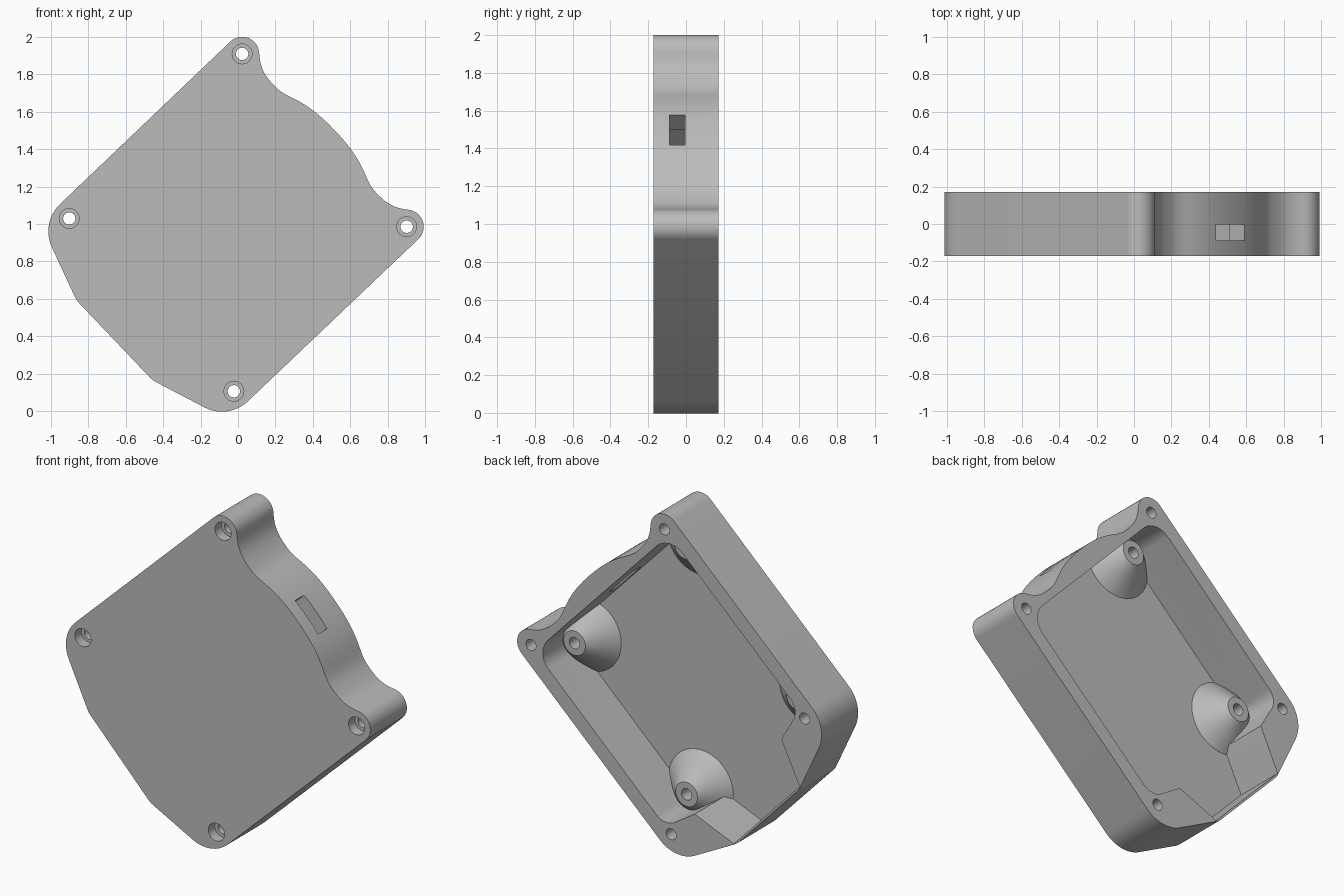
import bpy
import bmesh
import math
from mathutils import Vector
from mathutils.geometry import interpolate_bezier

if "Cube" in bpy.data.objects:
    bpy.data.objects.remove(bpy.data.objects["Cube"])

TURN = math.radians(43.6)   # the square case stands on one corner
MID_Z = 1.0075
BACK, FRONT, FLOOR = 0.172, -0.172, -0.135
HOLE = 0.638                # screw positions, along both case axes
BOSS_U, BOSS_V = 0.51, 0.53

grey = bpy.data.materials.new("light_grey")
grey.use_nodes = True
grey.diffuse_color = (0.5, 0.5, 0.5, 1)
grey.node_tree.nodes["Principled BSDF"].inputs["Base Color"].default_value = (0.5, 0.5, 0.5, 1)


def place(u, v, y):
    """Case coordinates (u along the axis, v across) to world."""
    c, s = math.cos(TURN), math.sin(TURN)
    return (u * c - v * s, y, MID_Z + u * s + v * c)


def loft(name, parts):
    """Solids between a first outline at y0 and a second one at y1."""
    bm = bmesh.new()
    for first, y0, second, y1 in parts:
        a = [bm.verts.new(place(u, v, y0)) for u, v in first]
        b = [bm.verts.new(place(u, v, y1)) for u, v in second]
        bm.faces.new(a)
        bm.faces.new(b[::-1])
        for i in range(len(a)):
            j = (i + 1) % len(a)
            bm.faces.new((a[j], a[i], b[i], b[j]))
    bmesh.ops.recalc_face_normals(bm, faces=bm.faces)
    mesh = bpy.data.meshes.new(name)
    bm.to_mesh(mesh)
    bm.free()
    mesh.materials.append(grey)
    obj = bpy.data.objects.new(name, mesh)
    bpy.context.collection.objects.link(obj)
    return obj


def arc(cu, cv, r, start, end, n):
    angles = [math.radians(start + (end - start) * i / n) for i in range(n + 1)]
    return [(cu + r * math.cos(t), cv + r * math.sin(t)) for t in angles]


def circle(u, v, r, n=40):
    return arc(u, v, r, 0, 360, n)[:-1]


def fillet(before, corner, after, r, n=10):
    """Rounded corner between two straight runs."""
    p = Vector(corner)
    d1 = (Vector(before) - p).normalized()
    d2 = (Vector(after) - p).normalized()
    half = d1.angle(d2) / 2
    centre = p + (d1 + d2).normalized() * (r / math.sin(half))
    a = p + d1 * (r / math.tan(half)) - centre
    b = p + d2 * (r / math.tan(half)) - centre
    return [tuple(centre + a.lerp(b, i / n).normalized() * r) for i in range(n + 1)]


def bezier(*pts, n=14):
    pts = [Vector((u, v, 0)) for u, v in pts]
    return [(p.x, p.y) for p in interpolate_bezier(*pts, n)]


def mirrored(half):
    return half + [(u, -v) for u, v in half[::-1] if abs(v) > 1e-5]


def cut(target, tool):
    mod = target.modifiers.new("cut", "BOOLEAN")
    mod.operation = "DIFFERENCE"
    mod.solver = "EXACT"
    mod.object = tool
    bpy.context.view_layer.objects.active = target
    bpy.ops.object.modifier_apply(modifier=mod.name)
    bpy.data.objects.remove(tool)


corners = [(su, sv) for su in (1, -1) for sv in (1, -1)]

# Outer outline: wavy end, round screw lobes, chamfered far end
side, knee, tail = (0, 0.728), (-0.765, 0.728), (-0.912, 0.295)
half = bezier((0.715, 0), (0.715, 0.26), (0.645, 0.29), (0.645, 0.39))
half += bezier((0.645, 0.39), (0.645, 0.47), (0.654, 0.515), (0.706, 0.577))[1:]
half += arc(HOLE, HOLE, 0.091, -42, 90, 14)[1:]
half += fillet(side, knee, tail, 0.2)
half += fillet(knee, tail, (tail[0], 0), 0.12, 4)
outline = mirrored(half)
case = loft("case_shell", [(outline, FRONT, outline, BACK)])

# Cavity open to the back, with a narrow bay at the far end
inside = [(0.597, 0)]
inside += fillet((0.597, 0), (0.597, 0.64), (0, 0.64), 0.12)
inside += fillet((0, 0.64), (-0.585, 0.64), (-0.64, 0.414), 0.1)
inside += [(-0.64, 0.414), (-0.87, 0.326), (-0.9, 0.315)]
inside = mirrored(inside)
cavity = loft("cavity_cutter", [(inside, FLOOR, inside, BACK + 0.05)])

# Conical bosses are left standing by carving them out of the cavity cutter
cones = []
for su, sv in corners:
    u, v = su * BOSS_U, sv * BOSS_V
    cones.append((circle(u, v, 0.235), FLOOR - 0.02, circle(u, v, 0.072), 0.0))
for i, cone in enumerate(cones):
    cut(cavity, loft("boss_cutter_%d" % i, [cone]))
cut(case, cavity)

# Through holes, front counterbores and blind boss holes
drills, bores, blind = [], [], []
for su, sv in corners:
    h = circle(su * HOLE, sv * HOLE, 0.033)
    w = circle(su * HOLE, sv * HOLE, 0.053)
    b = circle(su * BOSS_U, sv * BOSS_V, 0.034)
    drills.append((h, -0.3, h, 0.3))
    bores.append((w, -0.3, w, FRONT + 0.06))
    blind.append((b, -0.1, b, 0.1))
for name, parts in (("drill", drills), ("bore", bores), ("blind_drill", blind)):
    cut(case, loft(name, parts))

# Slot through the wavy end wall
slot = [(0.5, -0.11), (0.8, -0.11), (0.8, 0.11), (0.5, 0.11)]
cut(case, loft("slot_cutter", [(slot, -0.088, slot, -0.004)]))

bpy.ops.object.select_all(action="DESELECT")
case.select_set(True)
bpy.context.view_layer.objects.active = case
bpy.ops.object.shade_smooth_by_angle(angle=math.radians(28))
